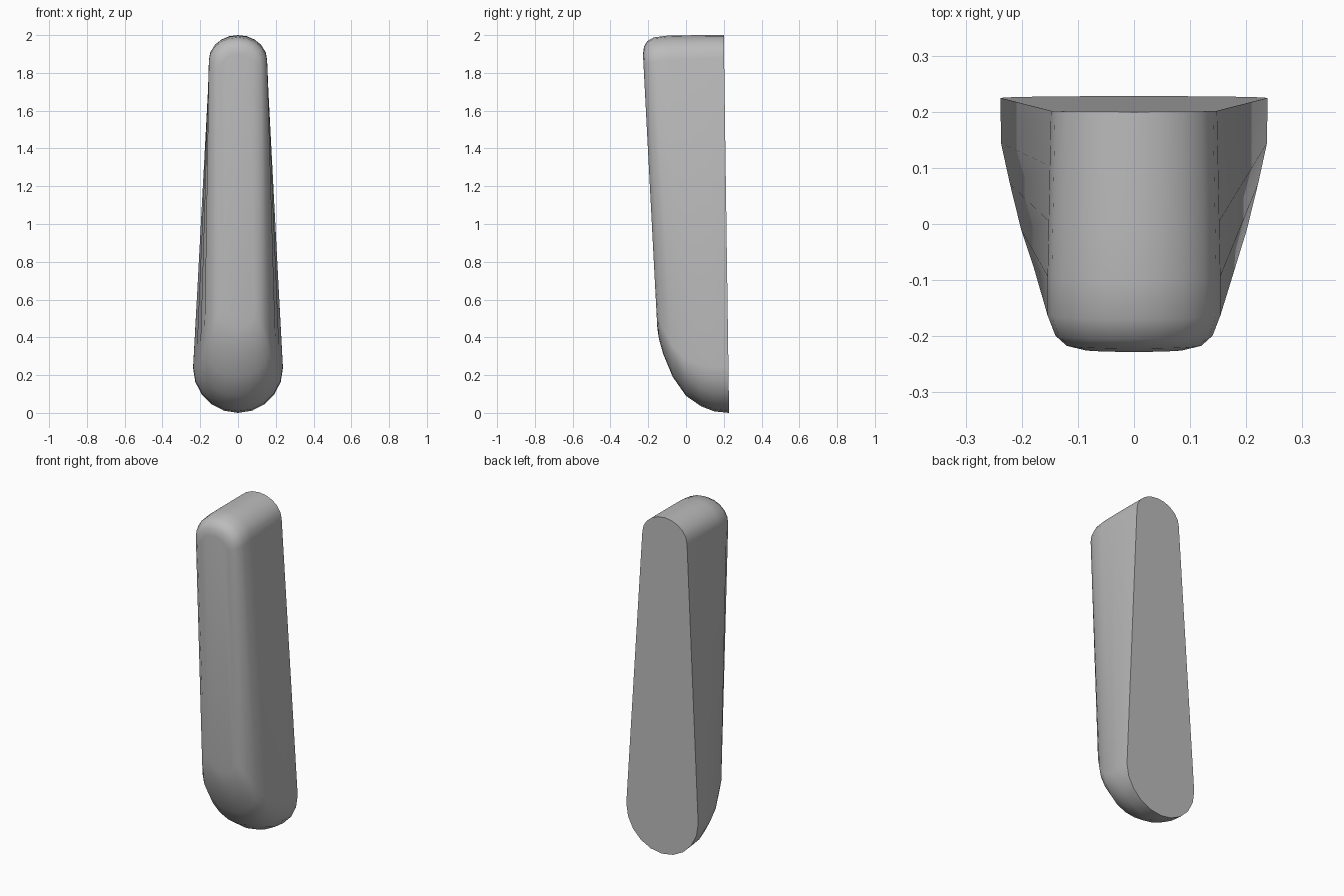
import bpy, bmesh, math

cube = bpy.data.objects.get("Cube")
if cube:
    bpy.data.objects.remove(cube, do_unlink=True)

grey = bpy.data.materials.new("plain grey")
grey.use_nodes = True
colour = (0.5, 0.5, 0.5, 1)
grey.diffuse_color = colour
grey.node_tree.nodes["Principled BSDF"].inputs["Base Color"].default_value = colour

ARC = 10  # segments in each rounded end


def capsule_outline(y_low, y_high, z_low, z_high, r_low, r_high):
    """Tapered capsule, lying in a slightly tilted upright plane."""
    points = []
    for radius, centre, squash, start in (
            (r_high, z_high - 0.82 * r_high, 0.82, 0),
            (r_low, z_low + r_low, 1, math.pi)):
        for i in range(ARC + 1):
            a = start + math.pi * i / ARC
            z = centre + squash * radius * math.sin(a)
            t = (z - z_low) / (z_high - z_low)
            points.append((radius * math.cos(a), y_low + (y_high - y_low) * t, z))
    return points


# Layers from the flat back to the rounded front:
# y at bottom, y at top, bottom z, top z, bottom radius, top radius
layers = [
    (0.228, 0.20, 0.0, 2.0, 0.238, 0.148),
    (0.15, 0.10, 0.008, 2.0, 0.237, 0.150),
    (0.08, 0.00, 0.035, 1.999, 0.221, 0.152),
    (0.00, -0.10, 0.09, 1.997, 0.201, 0.154),
    (-0.07, -0.17, 0.19, 1.988, 0.178, 0.154),
    (-0.12, -0.205, 0.31, 1.968, 0.148, 0.140),
    (-0.143, -0.222, 0.39, 1.940, 0.118, 0.120),
    (-0.152, -0.228, 0.45, 1.900, 0.085, 0.090),
]

bm = bmesh.new()
rings = [[bm.verts.new(p) for p in capsule_outline(*layer)] for layer in layers]
for a, b in zip(rings, rings[1:]):
    for i in range(len(a)):
        j = (i + 1) % len(a)
        bm.faces.new((a[i], a[j], b[j], b[i]))
bm.faces.new(rings[0])
bm.faces.new(rings[-1])
bmesh.ops.recalc_face_normals(bm, faces=bm.faces)

mesh = bpy.data.meshes.new("tapered_handle")
bm.to_mesh(mesh)
bm.free()
mesh.materials.append(grey)
handle = bpy.data.objects.new("tapered_handle", mesh)
bpy.context.collection.objects.link(handle)

# Smooth sides with a crisp rim around the flat back
bpy.ops.object.select_all(action='DESELECT')
handle.select_set(True)
bpy.context.view_layer.objects.active = handle
bpy.ops.object.shade_smooth_by_angle(angle=math.radians(40))
